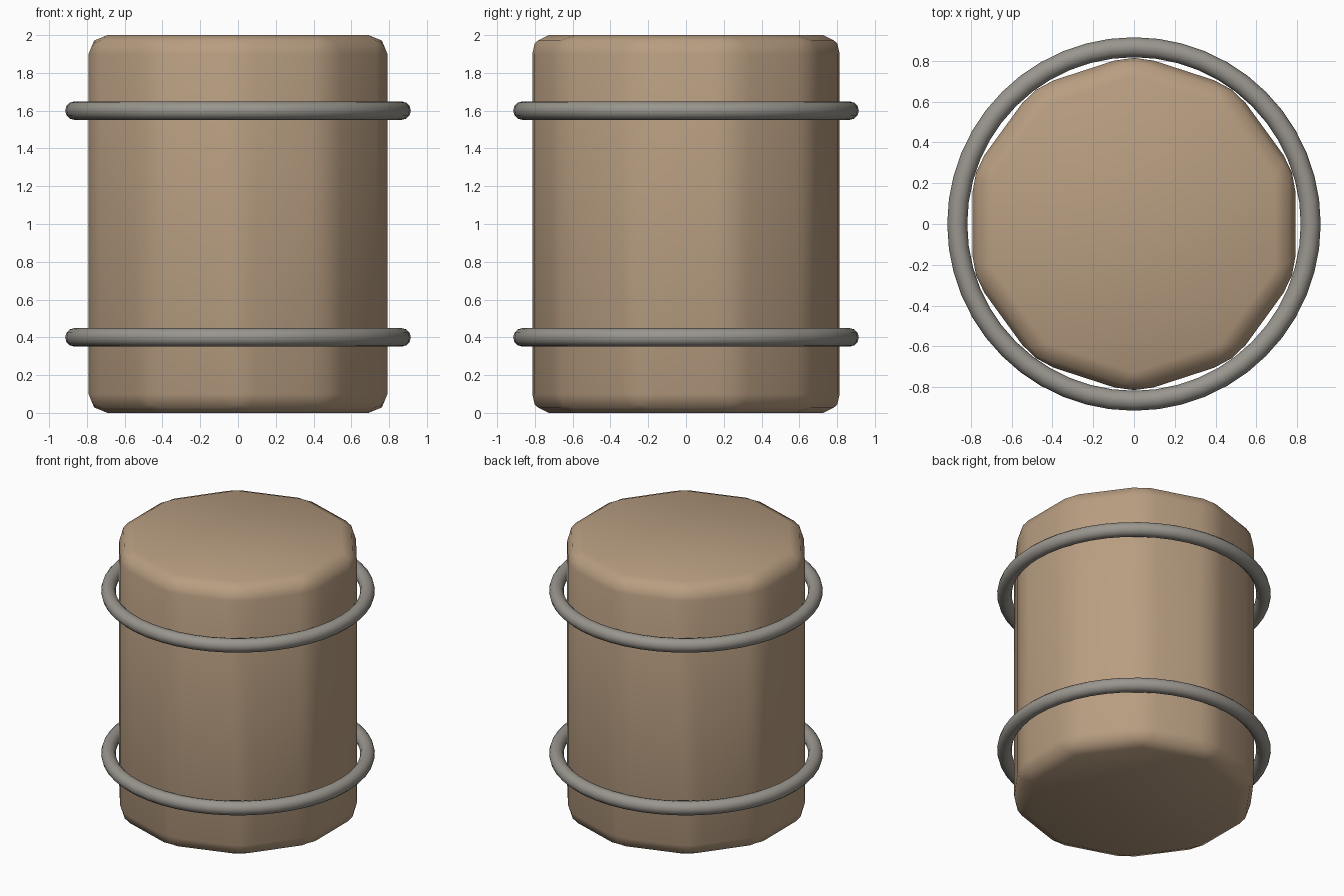
import bpy
import math

if "Cube" in bpy.data.objects:
    bpy.data.objects.remove(bpy.data.objects["Cube"])


def paint(obj, name, color):
    mat = bpy.data.materials.get(name) or bpy.data.materials.new(name)
    mat.diffuse_color = color
    mat.use_nodes = True
    mat.node_tree.nodes["Principled BSDF"].inputs["Base Color"].default_value = mat.diffuse_color
    obj.data.materials.append(mat)


# Ten-sided barrel body with softened edges, a corner pointing to +y
bpy.ops.mesh.primitive_cylinder_add(vertices=10, radius=0.832, depth=2, location=(0, 0, 1))
body = bpy.context.object
body.name = "barrel_body"
bevel = body.modifiers.new("soft_edges", 'BEVEL')
bevel.width = 0.1
bevel.segments = 2
bevel.limit_method = 'ANGLE'
bevel.angle_limit = math.radians(30)
bpy.ops.object.shade_smooth()
paint(body, "wood", (0.48, 0.34, 0.22, 1))

# Two metal hoops
for name, z in (("lower_hoop", 0.4), ("upper_hoop", 1.6)):
    bpy.ops.mesh.primitive_torus_add(major_radius=0.866, minor_radius=0.049,
                                     major_segments=48, minor_segments=12,
                                     location=(0, 0, z))
    hoop = bpy.context.object
    hoop.name = name
    bpy.ops.object.shade_smooth()
    paint(hoop, "metal", (0.32, 0.30, 0.27, 1))
